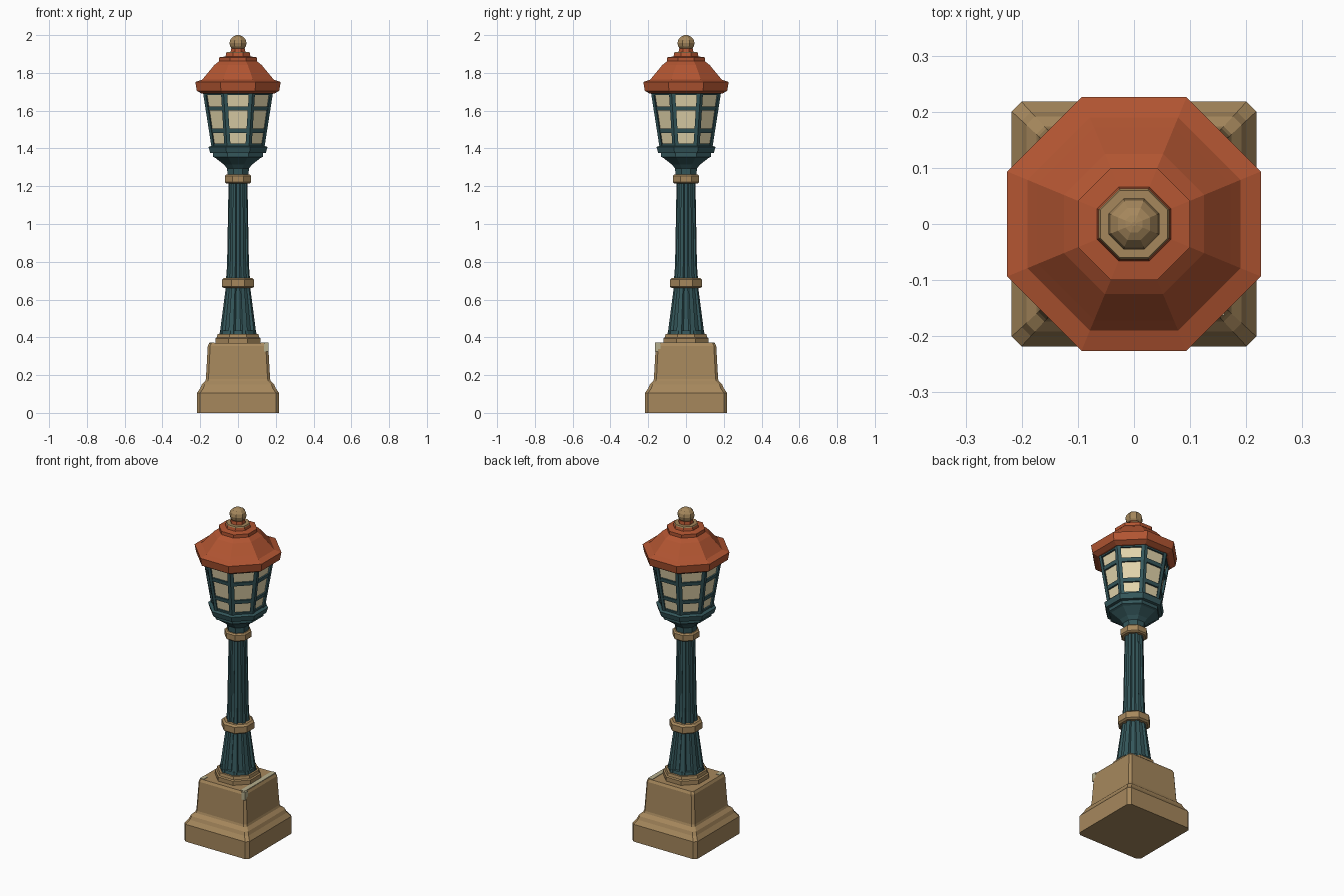
import bpy, bmesh, math
from mathutils import Vector

if "Cube" in bpy.data.objects:
    bpy.data.objects.remove(bpy.data.objects["Cube"])


def material(name, rgb):
    m = bpy.data.materials.new(name)
    m.diffuse_color = (*rgb, 1)
    m.use_nodes = True
    m.node_tree.nodes["Principled BSDF"].inputs["Base Color"].default_value = m.diffuse_color
    return m


STONE = material("tan stone", (0.38, 0.245, 0.108))
PALE = material("worn pale stone", (0.47, 0.43, 0.27))
IRON = material("teal iron", (0.035, 0.096, 0.105))
ROOF = material("rust red", (0.45, 0.092, 0.032))
GLASS = material("cream glass", (0.76, 0.66, 0.41))

# Unit cross-sections, measured to the flats
CORNER = 1 / math.cos(math.pi / 8)
OCTAGON = [(CORNER * math.cos(a), CORNER * math.sin(a))
           for a in (math.pi / 8 + i * math.pi / 4 for i in range(8))]
SQUARE = [(1, -.92), (1, .92), (.92, 1), (-.92, 1),
          (-1, .92), (-1, -.92), (-.92, -1), (.92, -1)]
FLUTED = []
for i in range(8):
    for deg, r in ((-14, 1.03), (-9, .88), (9, .88), (14, 1.03)):
        a = math.radians(i * 45 + deg)
        FLUTED.append((r * math.cos(a), r * math.sin(a)))


def loft_rings(bm, rings):
    """Skin equal-length rings of points and cap both ends."""
    loops = [[bm.verts.new(p) for p in ring] for ring in rings]
    n = len(loops[0])
    for lo, hi in zip(loops, loops[1:]):
        for i in range(n):
            j = (i + 1) % n
            bm.faces.new((lo[i], lo[j], hi[j], hi[i]))
    bm.faces.new(loops[0][::-1])
    bm.faces.new(loops[-1])


def finish(name, bm, mat):
    bmesh.ops.recalc_face_normals(bm, faces=bm.faces)
    me = bpy.data.meshes.new(name)
    bm.to_mesh(me)
    bm.free()
    me.materials.append(mat)
    ob = bpy.data.objects.new(name, me)
    bpy.context.collection.objects.link(ob)
    return ob


def column(name, section, profile, mat):
    """Stack a section along z; profile holds (half width, height)."""
    bm = bmesh.new()
    loft_rings(bm, [[(x * s, y * s, z) for x, y in section] for s, z in profile])
    return finish(name, bm, mat)


def plate(name, x0, x1, y0, y1, z0, z1, mat):
    bm = bmesh.new()
    loft_rings(bm, [[(x0, y0, z), (x1, y0, z), (x1, y1, z), (x0, y1, z)] for z in (z0, z1)])
    return finish(name, bm, mat)


# Stepped stone pedestal
column("pedestal", SQUARE, [(.218, 0), (.218, .105), (.2, .13), (.192, .15), (.174, .168),
                            (.17, .18), (.16, .355), (.152, .37)], STONE)
column("pedestal_collar", OCTAGON, [(.12, .365), (.12, .395), (.112, .4), (.108, .417)], STONE)

# Worn patches on the top edge of the pedestal
plate("worn_edge", .122, .15, -.15, .15, .367, .373, PALE)
plate("worn_corner_front", .138, .161, -.163, -.135, .325, .372, PALE)
plate("worn_corner_left", -.15, -.125, -.15, -.11, .367, .373, PALE)

# Fluted post and its bands
column("lower_post", FLUTED, [(.1, .41), (.094, .44), (.064, .67)], IRON)
column("lower_post_foot", OCTAGON, [(.097, .41), (.093, .435), (.085, .437)], IRON)
column("shaft", FLUTED, [(.064, .7), (.058, .78), (.05, 1.22)], IRON)
column("lower_band", OCTAGON, [(.074, .66), (.085, .668), (.085, .705), (.074, .715)], STONE)
column("upper_band", OCTAGON, [(.062, 1.215), (.07, 1.222), (.07, 1.255), (.062, 1.262)], STONE)

# Flared lantern seat
column("lantern_seat", OCTAGON, [(.055, 1.255), (.058, 1.295), (.075, 1.315), (.12, 1.35),
                                 (.132, 1.355), (.132, 1.375), (.148, 1.377), (.156, 1.408),
                                 (.14, 1.414)], IRON)

# Glass and cage, both widening upward
Z0, Z1 = 1.405, 1.7


def cage_width(z):
    return .14 + .046 * (z - Z0) / (Z1 - Z0)


column("lantern_glass", OCTAGON, [(cage_width(z) - .014, z) for z in (Z0, Z1)], GLASS)
for k, (lo, hi) in enumerate([(1.41, 1.425), (1.483, 1.505), (1.6, 1.622), (1.682, 1.698)]):
    column(f"cage_rail_{k + 1}", OCTAGON,
           [(cage_width(z) - .004, z) for z in (lo, hi)], IRON)

bm = bmesh.new()
for i in range(8):
    rings = []
    for z in (Z0, Z1):
        prev, here, nxt = (Vector((*OCTAGON[(i + k) % 8], 0)) * cage_width(z) for k in (-1, 0, 1))
        w = .019
        pts = (here + (prev - here).normalized() * w, here,
               here + (nxt - here).normalized() * w, here * .86)
        rings.append([(p.x, p.y, z) for p in pts])
    loft_rings(bm, rings)
finish("cage_posts", bm, IRON)

# Roof with a thick eave and stepped cap
column("roof", OCTAGON, [(.192, 1.69), (.218, 1.705), (.226, 1.752), (.19, 1.764), (.172, 1.785),
                         (.125, 1.842), (.1, 1.862), (.1, 1.882), (.066, 1.887),
                         (.062, 1.906)], ROOF)
column("cap_plate", OCTAGON, [(.063, 1.904), (.06, 1.911)], STONE)
column("finial_neck", OCTAGON, [(.04, 1.908), (.036, 1.93)], ROOF)

# Faceted ball finial
R, C = .045, 1.957
column("ball_finial", OCTAGON, [(R * math.cos(math.radians(t)), C + .043 * math.sin(math.radians(t)))
                                for t in (-52, -25, 0, 25, 50, 70, 85)], STONE)
